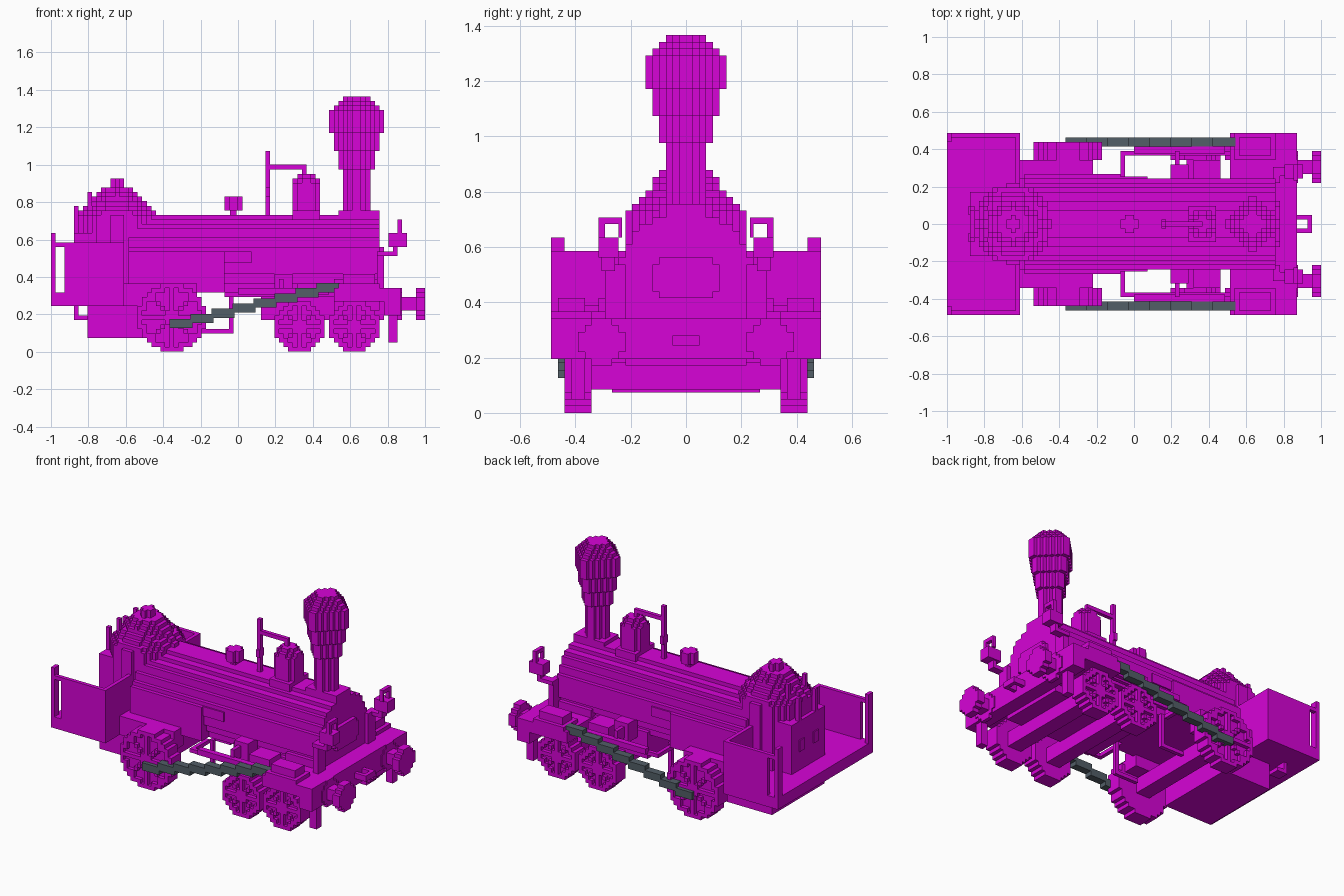
import bpy, math

U = 2 / 82  # one block; all sizes below are counted in blocks

if "Cube" in bpy.data.objects:
    bpy.data.objects.remove(bpy.data.objects["Cube"])


def material(name, rgb):
    m = bpy.data.materials.new(name)
    m.use_nodes = True
    m.diffuse_color = (*rgb, 1)
    m.node_tree.nodes["Principled BSDF"].inputs["Base Color"].default_value = (*rgb, 1)
    return m


MAGENTA = material("magenta", (0.68, 0.001, 0.68))
STEEL = material("dark steel", (0.085, 0.112, 0.135))

# outward face corners for each of the six neighbour directions
SIDES = {
    (1, 0, 0): ((1, 0, 0), (1, 1, 0), (1, 1, 1), (1, 0, 1)),
    (-1, 0, 0): ((0, 0, 0), (0, 0, 1), (0, 1, 1), (0, 1, 0)),
    (0, 1, 0): ((0, 1, 0), (0, 1, 1), (1, 1, 1), (1, 1, 0)),
    (0, -1, 0): ((0, 0, 0), (1, 0, 0), (1, 0, 1), (0, 0, 1)),
    (0, 0, 1): ((0, 0, 1), (1, 0, 1), (1, 1, 1), (0, 1, 1)),
    (0, 0, -1): ((0, 0, 0), (0, 1, 0), (1, 1, 0), (1, 0, 0)),
}


def make(name, verts, faces, mat):
    me = bpy.data.meshes.new(name)
    me.from_pydata([(x * U, y * U, z * U) for x, y, z in verts], [], faces)
    me.materials.append(mat)
    ob = bpy.data.objects.new(name, me)
    bpy.context.collection.objects.link(ob)
    return ob


def blocks(name, x, y, z, test, mat=MAGENTA):
    """Blocky solid: every cell in the ranges whose centre passes the test."""
    cells = {(i, j, k) for i in range(*x) for j in range(*y) for k in range(*z)
             if test(i + .5, j + .5, k + .5)}
    index, faces = {}, []
    for c in sorted(cells):
        for d, corners in SIDES.items():
            if (c[0] + d[0], c[1] + d[1], c[2] + d[2]) not in cells:
                faces.append([index.setdefault(tuple(a + b for a, b in zip(c, p)), len(index))
                              for p in corners])
    return make(name, list(index), faces, mat)


def box(name, x, y, z, mat=MAGENTA):
    verts = [(x[a], y[b], z[c]) for a in (0, 1) for b in (0, 1) for c in (0, 1)]
    faces = [(0, 1, 3, 2), (4, 6, 7, 5), (0, 4, 5, 1), (2, 3, 7, 6), (0, 2, 6, 4), (1, 5, 7, 3)]
    return make(name, verts, faces, mat)


def pair(fn, name, x, y, *rest):
    """Build a part on both long sides."""
    fn("front_" + name, x, (-y[1], -y[0]), *rest)
    fn("back_" + name, x, y, *rest)


def diamond(x, y):
    return abs(x) + abs(y)


def turned(name, cx, profile, z0, z1, distance=math.hypot):
    """Upright part, round or diamond in plan; profile lists (top height, radius)."""
    def inside(x, y, z):
        r = next(r for top, r in profile if z < top)
        return distance(x - cx, y) <= r
    blocks(name, (int(cx) - 13, int(cx) + 13), (-13, 13), (z0, z1), inside)


# Boiler, smokebox door and firebox
blocks("boiler", (-24, 31), (-10, 10), (13, 30),
       lambda x, y, z: math.hypot(y, z - 20) <= 10.1)
blocks("smokebox_door", (31, 32), (-5, 5), (17, 23),
       lambda x, y, z: math.hypot(y, z - 20) <= 5)
turned("firebox_dome", -26.5, [(30, 8.7), (31, 8.1), (32, 7.1), (33, 6.1), (34, 5.3),
                               (35, 4.6), (36, 3.6), (38, 1.7)], 10, 38)
pair(box, "firebox_rod", (-33, -32), (3, 4), (24, 35))
pair(box, "firebox_handle", (-36, -35), (3, 4), (24, 32))
pair(box, "firebox_panel", (-24, -3), (8, 11), (13, 22))
pair(box, "boiler_panel", (-3, 3), (9, 10.4), (19.5, 22))

# Chimney, sand dome, whistle and bell on the boiler top
box("chimney_base", (22, 31), (-3, 3), (27, 31))
turned("chimney", 26, [(36, 3), (40, 3), (44, 4), (48, 5), (53, 6), (54, 5),
                       (55, 4), (56, 3)], 30, 56, diamond)
turned("sand_dome", 15, [(37, 3.3), (38, 2.6), (39, 1.6)], 29, 39)
box("sand_dome_base", (12, 18), (-4, 4), (28, 31))
box("whistle_post", (6, 7), (-.5, .5), (29, 44))
box("whistle_collar", (6, 7), (-1, 1), (34, 36))
box("whistle_pipe", (6, 15), (-.5, .5), (40, 41))
box("whistle_drop", (14, 15), (-.5, .5), (38, 41))
box("bell_stem", (-1.7, -.3), (-.7, .7), (29, 32))
turned("bell", -1, [(34, 2)], 31, 34, diamond)

# Cab at the rear: floor, side sheets with slotted ends, bulkhead, backplate
box("cab_floor", (-41, -25), (-20, 20), (10, 13))
pair(box, "cab_side", (-38, -25), (19, 20), (10, 24))
pair(box, "cab_post", (-41, -40), (18, 20), (10, 26))
pair(box, "cab_top_rail", (-40, -38), (19, 20), (23, 24))
pair(box, "cab_bulkhead", (-26, -25), (8, 20), (10, 24))
box("backplate", (-36, -30), (-7, 7), (12, 26))
pair(box, "backplate_gauge", (-36.3, -36), (2, 4), (18, 21))
box("ash_pan", (-33, -19), (-11, 11), (3, 10))
pair(box, "cab_step", (-36, -33), (11, 14), (7, 8))
pair(box, "cab_step_hanger", (-36, -35), (11, 14), (8, 10))


# Spoked wheels: a raised rim, spokes and hub over a recessed disc
def wheel(name, cx, r, side):
    outer = 18 if side > 0 else -18

    def inside(x, y, z):
        dx, dz = abs(x - cx), abs(z - r)
        d = math.hypot(dx, dz)
        raised = d > r - 1.2 or d < 1.9 or dx < .6 or dz < .6 or abs(dx - dz) < .6
        return d <= r + .1 and (raised or abs(outer - y) > 1)
    lo, hi = (14, 18) if side > 0 else (-18, -14)
    blocks(name, (int(cx - r) - 1, int(cx + r) + 2), (lo, hi), (0, int(2 * r) + 1), inside)


for label, cx, r in (("driving", -14.5, 7.5), ("middle", 13.5, 5.5), ("leading", 25.5, 5.5)):
    wheel("front_" + label + "_wheel", cx, r, -1)
    wheel("back_" + label + "_wheel", cx, r, 1)
    box(label + "_axle", (cx - 2, cx + 2), (-14, 14), (r - 2, r + 2))
pair(box, "driving_axle_box", (-25, -9), (10, 14), (10, 15))

# Sloping coupling rods made of overlapping stepped links
for i in range(8):
    x0, z0 = -15 + i * 4.6, 5.2 + i * 1.12
    pair(box, "coupling_rod_%d" % (i + 1), (x0, x0 + 5), (17, 19), (z0, z0 + 2), STEEL)

# Underframe, valve gear and brake loop
box("underframe", (5, 32), (-9, 9), (7, 14))
pair(box, "guide_bar", (-3, 21), (15, 16), (12, 13))
pair(box, "guide_bracket", (-3, -2), (9, 16), (12, 13))
pair(box, "valve_box", (8, 12), (9, 13), (12, 17))
pair(box, "valve_rod", (0, 20), (15.5, 17), (12.5, 14))
pair(box, "valve_link", (13, 19), (9, 14), (12, 15))
pair(box, "valve_lever", (9, 10), (13, 16), (13, 16))
pair(box, "brake_bar", (-8, -1), (8, 9), (4, 5))
pair(box, "brake_hanger", (-2, -1), (8, 9), (5, 13))

# Low cylinders on the deck beside the smokebox saddle
box("smokebox_saddle", (21, 31), (-10, 10), (9, 16))
pair(box, "cylinder_deck", (21, 32), (9, 20), (11, 14))
pair(box, "cylinder", (22, 31), (14, 20), (14, 15))
pair(box, "cylinder_top", (23, 30), (15, 19), (15, 17))

# Buffer beam, buffers, guard irons and coupling hook
box("buffer_beam", (32, 35.7), (-20, 20), (8, 14))
for s, n in ((-1, "front"), (1, "back")):
    blocks(n + "_buffer", (35, 41), (-16, 16), (7, 14),
           lambda x, y, z, s=s: math.hypot(y - s * 12.5, z - 10.5) <= (3.6 if x > 39 or x < 36 else 1.9))
pair(box, "guard_iron", (33, 35), (15, 17), (2, 8))
pair(box, "hook_arm", (35, 39), (1, 2), (10, 11.5))
box("hook_end", (38, 39), (-2, 2), (10, 11.5))

# Lamps on brackets with a carrying handle
pair(box, "lamp_stay", (30.5, 32), (9, 12), (14, 22))
pair(box, "lamp_bracket", (30.5, 35), (10.5, 12.5), (21, 22))
pair(box, "lamp_post", (34, 35), (10.5, 12.5), (22, 24))
pair(box, "lamp", (33, 37), (10, 13), (23, 26))
pair(box, "lamp_handle_top", (35, 36), (10, 13), (28, 29))
pair(box, "lamp_handle_side", (35, 36), (12, 13), (26, 28))
pair(box, "lamp_handle_inner", (35, 36), (9.5, 10), (26, 29))
